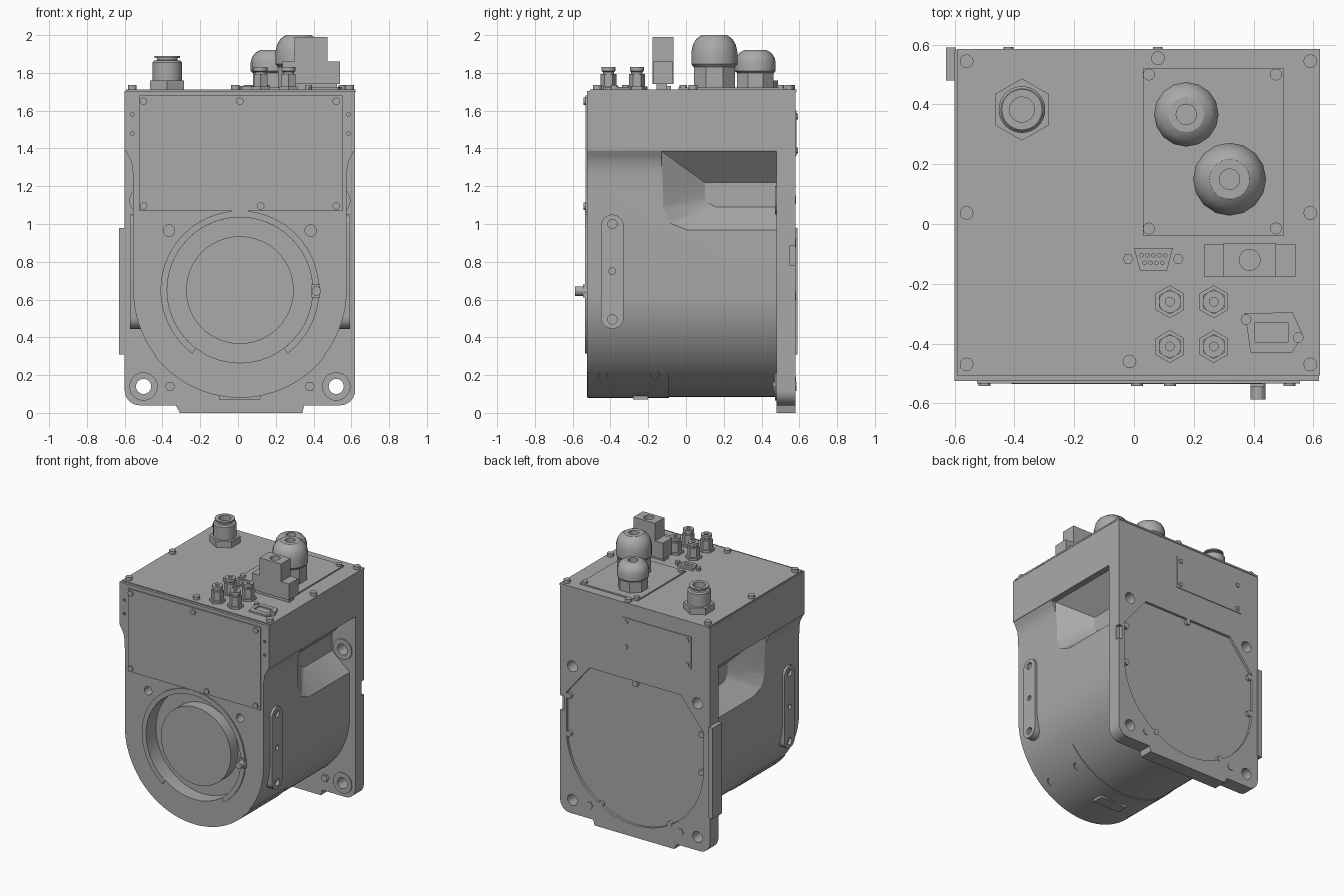
import bpy, bmesh, math
from mathutils import Vector

if "Cube" in bpy.data.objects:
    bpy.data.objects.remove(bpy.data.objects["Cube"])

GREY = bpy.data.materials.new("housing_grey")
GREY.diffuse_color = (0.4, 0.4, 0.4, 1)
GREY.use_nodes = True
GREY.node_tree.nodes["Principled BSDF"].inputs["Base Color"].default_value = GREY.diffuse_color
CX, CZ = 0.01, 0.65          # axis of the round motor body


def put(p, t, axis):
    u, v = p
    return {'x': (t, u, v), 'y': (u, t, v), 'z': (u, v, t)}[axis]


def loft(name, sections, axis):
    """Skin a list of (2D outline, position) sections along an axis."""
    bm = bmesh.new()
    rings = [[bm.verts.new(put(p, t, axis)) for p in pts] for pts, t in sections]
    n = len(rings[0])
    for a, b in zip(rings, rings[1:]):
        for i in range(n):
            j = (i + 1) % n
            bm.faces.new((a[i], a[j], b[j], b[i]))
    bm.faces.new(rings[0])
    bm.faces.new(rings[-1])
    bmesh.ops.recalc_face_normals(bm, faces=bm.faces)
    me = bpy.data.meshes.new(name)
    bm.to_mesh(me)
    bm.free()
    me.materials.append(GREY)
    ob = bpy.data.objects.new(name, me)
    bpy.context.collection.objects.link(ob)
    smooth(ob)
    return ob


def smooth(ob):
    ob.data.shade_smooth()
    ob.data.set_sharp_from_angle(angle=math.radians(28))


def arc(c, r, a0, a1, n):
    return [(c[0] + r * math.cos(math.radians(a0 + (a1 - a0) * i / n)),
             c[1] + r * math.sin(math.radians(a0 + (a1 - a0) * i / n))) for i in range(n + 1)]


def ngon(c, r, n=24, start=0):
    return arc(c, r, start, start + 360, n)[:-1]


def rect(u0, u1, v0, v1):
    return [(u0, v0), (u1, v0), (u1, v1), (u0, v1)]


def prism(name, pts, a, b, axis):
    return loft(name, [(pts, a), (pts, b)], axis)


def box(name, x0, x1, y0, y1, z0, z1):
    return prism(name, rect(x0, x1, y0, y1), z0, z1, 'z')


def cyl(name, c, r, a, b, axis, n=24, start=0):
    return prism(name, ngon(c, r, n, start), a, b, axis)


def lathe(name, c, profile, n=32, start=0):
    return loft(name, [(ngon(c, r, n, start), z) for r, z in profile], 'z')


def cut(ob, *cutters):
    for c in cutters:
        m = ob.modifiers.new("cut", 'BOOLEAN')
        m.operation, m.solver, m.object = 'DIFFERENCE', 'EXACT', c
    dg = bpy.context.evaluated_depsgraph_get()
    me = bpy.data.meshes.new_from_object(ob.evaluated_get(dg))
    ob.modifiers.clear()
    ob.data = me
    for c in cutters:
        bpy.data.objects.remove(c)
    smooth(ob)


# U-shaped motor body flaring out under the electronics box
R = 0.565
flare = [(0.607, 1.39), (0.59, 1.36), (0.575, 1.33), (0.567, 1.28), (R, 1.2)]
outline = ([(CX - x, z) for x, z in flare] + arc((CX, CZ), R, 180, 360, 48)
           + [(CX + x, z) for x, z in reversed(flare)])
body = prism("motor_body", outline, -0.525, 0.48, 'y')
cutters = [cyl("cutter", (CX, CZ), 0.385, -0.7, -0.42, 'y', 64)]
cutters += [cyl("cutter", (CX + s * 0.375, 0.965), 0.03, -0.6, -0.45, 'y') for s in (-1, 1)]
# Side scoops giving access to the upper flange bolts
outer = [(-0.13, 1.385), (-0.13, 1.09), (-0.09, 1.0), (0.0, 0.965), (0.5, 0.965), (0.5, 1.385)]
inner = [(0.1, 1.22), (0.1, 1.15), (0.12, 1.11), (0.16, 1.09), (0.5, 1.09), (0.5, 1.22)]
for s in (-1, 1):
    cutters.append(loft("cutter", [(outer, CX + s * 0.8), (outer, CX + s * 0.57),
                                   (inner, CX + s * 0.42)], 'x'))
cut(body, *cutters)

# Front ring, output disc and index pin
ring = arc((CX, CZ), 0.42, -53, 233, 64) + arc((CX, CZ), 0.385, 233, -53, 64)
prism("front_ring", ring, -0.535, -0.43, 'y')
cyl("output_disc", (CX, CZ), 0.285, -0.505, -0.4, 'y', 64)
cyl("index_pin", (0.415, 0.645), 0.025, -0.588, -0.5, 'y', 12)
box("index_clip", 0.39, 0.435, -0.545, -0.52, 0.61, 0.68)

# Lower wrap-around cover
half = math.degrees(math.asin((CZ - 0.305) / (R + 0.005)))
cover = prism("lower_cover", arc((CX, CZ), R + 0.005, 180 + half, 360 - half, 40), -0.522, -0.09, 'y')
cut(cover, cyl("cutter", (CX, CZ), 0.40, -0.7, -0.42, 'y', 64),
    *[cyl("cutter", (y, 0.2), 0.022, -1, 1, 'x', 16) for y in (-0.44, -0.165)])
box("lower_latch", -0.1, 0.12, -0.28, -0.2, 0.072, 0.09)

# Side rails with rounded ends
rail = arc((-0.39, 0.99), 0.06, 0, 180, 16) + arc((-0.39, 0.505), 0.06, 180, 360, 16)
for s in (-1, 1):
    r = prism("side_rail", rail, CX + s * 0.5, CX + s * 0.583, 'x')
    cut(r, *[cyl("cutter", (-0.39, z), rad, CX + s * 0.56, CX + s * 0.7, 'x', 16)
             for z, rad in ((1.0, 0.025), (0.75, 0.018), (0.495, 0.025))])

# Rear mounting flange with locating tongue
shape = ([(-0.6, 1.39)] + arc((-0.52, 0.12), 0.08, 180, 270, 8)
         + [(-0.33, 0.04), (-0.31, 0.005), (-0.31, 0.0), (0.34, 0.0), (0.35, 0.04)]
         + arc((0.54, 0.12), 0.08, 270, 360, 8) + [(0.62, 1.39)])
flange = prism("rear_flange", shape, 0.48, 0.58, 'y')
seat = (arc((CX, CZ), 0.56, 180, 360, 48)
        + [(CX + 0.56, 0.92), (CX + 0.37, 1.15), (CX - 0.37, 1.15), (CX - 0.56, 0.92)])
cutters = [prism("cutter", seat, 0.562, 0.7, 'y'), box("cutter", 0.59, 0.7, 0.55, 0.7, 0.78, 0.885)]
for s in (-1, 1):
    cutters += [cyl("cutter", (CX + s * 0.51, z), 0.04, 0.3, 0.7, 'y') for z in (0.14, 1.125)]
cut(flange, *cutters)
box("flange_side_bar", -0.63, -0.595, 0.48, 0.59, 0.31, 0.98)
for s in (-1, 1):
    cyl("flange_nut", (CX + s * 0.37, 0.14), 0.027, 0.46, 0.585, 'y', 6)
    for z in (0.14, 1.125):
        boss = cyl("bolt_boss", (CX + s * 0.51, z), 0.075, 0.472, 0.482, 'y', 32)
        cut(boss, cyl("cutter", (CX + s * 0.51, z), 0.04, 0.4, 0.55, 'y'))
for x, z in ((0.55, 0.9), (-0.53, 0.9), (0.01, 1.13), (0.55, 0.62), (-0.53, 0.62), (-0.27, 0.17), (0.29, 0.17)):
    cyl("rear_screw", (x, z), 0.022, 0.55, 0.582, 'y', 12)

# Electronics box, lid, front panel and rear access plate
enclosure = box("electronics_box", -0.6, 0.62, -0.525, 0.58, 1.39, 1.705)
cut(enclosure, *[cyl("cutter", (x, z), 0.01, -0.6, -0.5, 'y', 10)
                 for x in (-0.56, 0.585) for z in (1.48, 1.58)])
box("lid", -0.592, 0.622, -0.507, 0.585, 1.70, 1.712)
box("front_panel", -0.525, 0.555, -0.533, -0.52, 1.07, 1.68)
for x, z in ((-0.5, 1.65), (0.01, 1.65), (0.52, 1.65), (-0.5, 1.095), (0.12, 1.095), (0.52, 1.095)):
    cyl("panel_screw", (x, z), 0.02, -0.543, -0.53, 'y', 12)
box("rear_plate", -0.45, 0.11, 0.575, 0.585, 1.36, 1.60)
for x in (-0.42, 0.08):
    for z in (1.39, 1.57):
        cyl("plate_screw", (x, z), 0.016, 0.58, 0.592, 'y', 12)
for x, y in ((-0.56, 0.545), (0.08, 0.555), (0.59, 0.545), (-0.56, 0.037), (0.59, 0.037),
             (-0.56, -0.47), (-0.015, -0.46), (0.59, -0.47)):
    cyl("lid_screw", (x, y), 0.023, 1.70, 1.735, 'z', 12)

# Cable gland plate and two domed glands
box("gland_plate", 0.03, 0.50, -0.04, 0.52, 1.71, 1.722)
for x in (0.05, 0.475):
    for y in (-0.015, 0.50):
        cyl("gland_plate_screw", (x, y), 0.02, 1.72, 1.737, 'z', 12)


def gland(c, r, top):
    h = top - 1.72
    lathe("gland_nut", c, [(r * 0.96, 1.72), (r * 0.96, 1.72 + h * 0.4)], 8, 22.5)
    g = lathe("gland_dome", c, [(r * 0.86, 1.72 + h * 0.38), (r, 1.72 + h * 0.45), (r, 1.72 + h * 0.68),
                                (r * 0.93, 1.72 + h * 0.82), (r * 0.78, 1.72 + h * 0.93),
                                (r * 0.55, top)], 16)
    cut(g, cyl("cutter", c, 0.034, top - 0.06, top + 0.1, 'z'))


gland((0.175, 0.367), 0.108, 1.92)
gland((0.32, 0.15), 0.122, 2.0)

# Hex-based round connector
P = (-0.375, 0.383)
cyl("connector_hex", P, 0.104, 1.71, 1.76, 'z', 6, 30)
sleeve = lathe("connector_sleeve", P, [(0.078, 1.755), (0.078, 1.855), (0.07, 1.865), (0.055, 1.867),
                                       (0.055, 1.878), (0.068, 1.88), (0.068, 1.89)])
cut(sleeve, cyl("cutter", P, 0.042, 1.80, 2.0, 'z'))

# Four small push-in fittings
for x in (0.12, 0.267):
    for y in (-0.26, -0.41):
        cyl("fitting_flange", (x, y), 0.055, 1.71, 1.728, 'z', 6, 30)
        cyl("fitting_hex", (x, y), 0.042, 1.72, 1.795, 'z', 6, 30)
        f = lathe("fitting_collar", (x, y), [(0.03, 1.79), (0.03, 1.805), (0.037, 1.81), (0.037, 1.83)], 20)
        cut(f, cyl("cutter", (x, y), 0.015, 1.8, 1.9, 'z', 12))

# Rectangular plug with shoulders
box("plug_foot", 0.25, 0.525, -0.155, -0.10, 1.71, 1.745)
box("plug_shoulders", 0.235, 0.54, -0.175, -0.068, 1.74, 1.86)
plug = box("plug_block", 0.30, 0.475, -0.177, -0.066, 1.74, 1.99)
cut(plug, cyl("cutter", (0.387, -0.12), 0.035, 1.93, 2.1, 'z'))

# Serial port with pin sockets and jack screws
port = prism("serial_port", [(0.0, -0.08), (0.02, -0.157), (0.11, -0.157), (0.13, -0.08)], 1.71, 1.73, 'z')
pins = [(0.025 + 0.02 * i, -0.105) for i in range(5)] + [(0.035 + 0.02 * i, -0.13) for i in range(4)]
cut(port, *[cyl("cutter", p, 0.006, 1.72, 1.8, 'z', 8) for p in pins])
for x in (-0.02, 0.148):
    cyl("jack_screw", (x, -0.117), 0.018, 1.71, 1.735, 'z', 6)

# Network socket on an angled plate
socket = prism("network_socket", [(0.37, -0.30), (0.53, -0.295), (0.565, -0.37), (0.53, -0.43),
                                  (0.39, -0.43), (0.38, -0.36)], 1.71, 1.725, 'z')
cut(socket, box("cutter", 0.405, 0.515, -0.395, -0.33, 1.715, 1.8))
for c in ((0.375, -0.32), (0.55, -0.38)):
    cyl("socket_screw", c, 0.018, 1.71, 1.735, 'z', 12)
